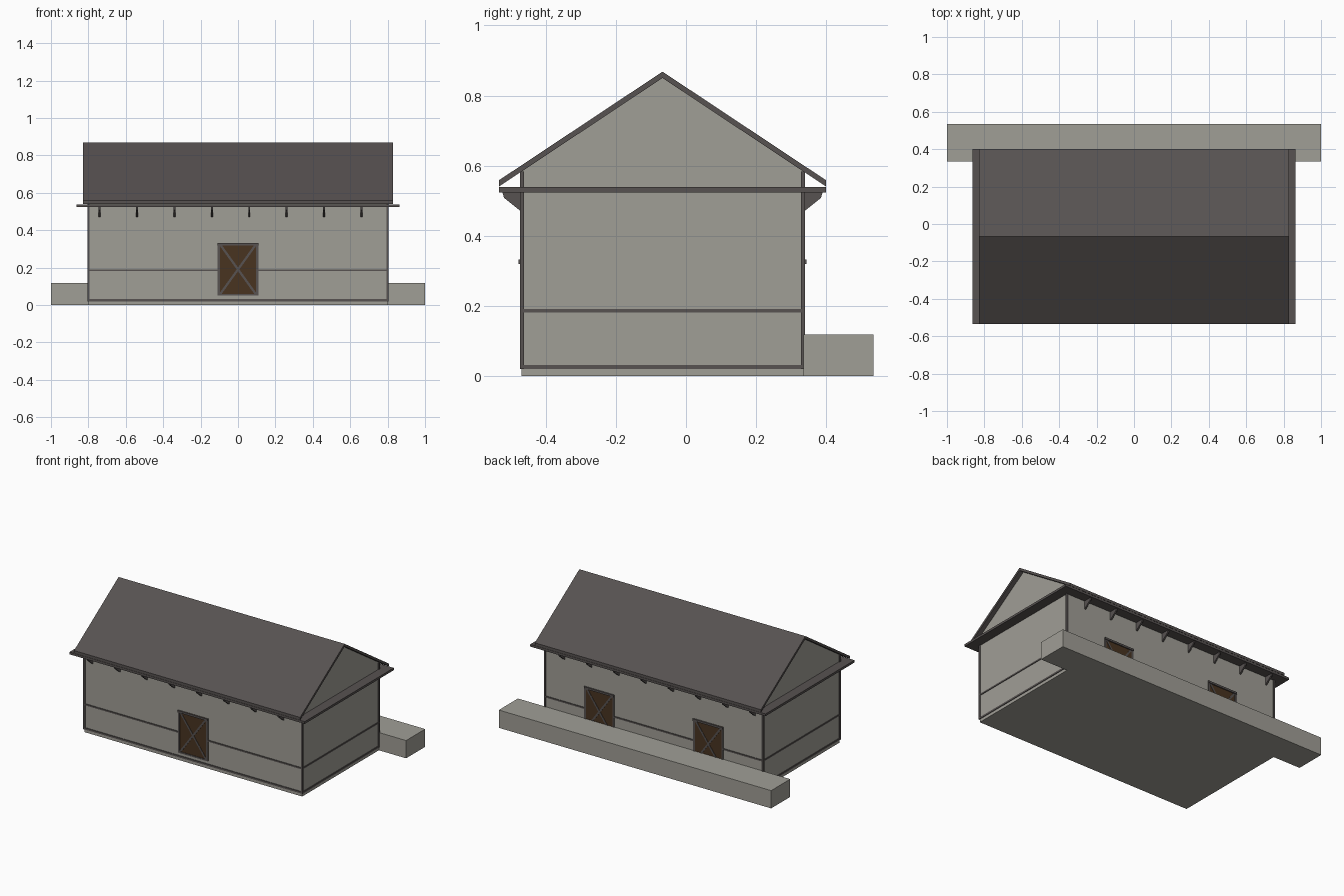
import bpy
import math
from mathutils import Matrix, Vector

cube = bpy.data.objects.get("Cube")
if cube:
    bpy.data.objects.remove(cube, do_unlink=True)

MID = -0.067              # y of the ridge line
HX, HY = 0.8, 0.402       # half size of the walls
OUT = 0.005               # how far the timber stands proud of the walls
RIDGE, EAVE, ROOF_T, ROOF_Y = 0.868, 0.558, 0.018, 0.467


def material(name, color):
    m = bpy.data.materials.new(name)
    m.use_nodes = True
    m.diffuse_color = (*color, 1)
    m.node_tree.nodes["Principled BSDF"].inputs["Base Color"].default_value = (*color, 1)
    return m


plaster = material("grey_plaster", (0.352, 0.342, 0.305))
timber = material("dark_timber", (0.095, 0.084, 0.082))
wood = material("brown_wood", (0.065, 0.033, 0.0144))


def add_mesh(name, verts, faces, mat):
    me = bpy.data.meshes.new(name)
    me.from_pydata(verts, [], faces)
    me.materials.append(mat)
    ob = bpy.data.objects.new(name, me)
    bpy.context.scene.collection.objects.link(ob)
    return ob


def prism(name, profile, x0, x1, mat):
    """Extrude a counter-clockwise (y, z) profile along x."""
    n = len(profile)
    verts = [(x, y, z) for x in (x0, x1) for y, z in profile]
    faces = [tuple(reversed(range(n))), tuple(range(n, 2 * n))]
    faces += [(i, (i + 1) % n, (i + 1) % n + n, i + n) for i in range(n)]
    return add_mesh(name, verts, faces, mat)


def box(name, x, y, z, mat):
    return prism(name, [(y[0], z[0]), (y[1], z[0]), (y[1], z[1]), (y[0], z[1])], *x, mat)


def side_y(side, a, b):
    """Range of y at distances a and b from the ridge line, on one side."""
    return sorted((MID + side * a, MID + side * b))


# Walls with gables, loading platform behind
slope = (RIDGE - EAVE) / ROOF_Y
wall_top = RIDGE - ROOF_T - slope * HY
prism("walls", [(MID - HY, 0), (MID + HY, 0), (MID + HY, wall_top),
                (MID, RIDGE - ROOF_T), (MID - HY, wall_top)], -HX, HX, plaster)
box("loading_platform", (-1, 1), (MID + HY, 0.535), (0, 0.118), plaster)

# Folded roof and the flat eave plate below it
prism("roof", [(MID - ROOF_Y, EAVE - ROOF_T), (MID, RIDGE - ROOF_T),
               (MID + ROOF_Y, EAVE - ROOF_T), (MID + ROOF_Y, EAVE),
               (MID, RIDGE), (MID - ROOF_Y, EAVE)], -0.83, 0.83, timber)
box("eave_plate", (-0.864, 0.864), (MID - ROOF_Y, MID + ROOF_Y), (0.524, 0.539), timber)

# Corner posts
for sx in (-1, 1):
    for sy in (-1, 1):
        box("corner_post", sorted((sx * (HX - 0.007), sx * (HX + OUT))),
            side_y(sy, HY - 0.007, HY + OUT), (0.02, wall_top), timber)


def door(x, side):
    """Cross-braced door with a frame, on the front (-1) or back (1) wall."""
    w, z0, z1, f = 0.11, 0.05, 0.332, 0.013
    panel = side_y(side, HY - 0.01, HY + 0.002)
    rail = side_y(side, HY - 0.01, HY + OUT)
    lintel = side_y(side, HY - 0.01, HY + 0.009)
    box("door_panel", (x - w, x + w), panel, (z0, z1), wood)
    for s in (-1, 1):
        box("door_jamb", sorted((x + s * w, x + s * (w - f))), rail, (z0, z1), timber)
    box("door_sill", (x - w, x + w), rail, (z0, z0 + 0.01), timber)
    box("door_lintel", (x - w, x + w), lintel, (z1 - f, z1), timber)
    wide, tall = 2 * (w - f), z1 - z0 - f
    half = math.hypot(wide, tall) / 2 - 0.004
    depth = [HY - 0.01, HY + 0.004]
    for s in (-1, 1):
        brace = box("door_brace", (-half, half), side_y(side, *depth), (-0.006, 0.006), timber)
        brace.data.transform(Matrix.Translation(Vector((x, 0, (z0 + z1) / 2)))
                             @ Matrix.Rotation(s * math.atan2(tall, wide), 4, 'Y'))


DOORS = {-1: [0], 1: [-0.4, 0.4]}

for s in (-1, 1):
    # Bottom rails, and middle rails broken at the doors
    wall_rail = side_y(s, HY - 0.007, HY + 0.004)
    box("bottom_rail", (-HX, HX), wall_rail, (0.02, 0.032), timber)
    cuts = [-HX] + [d + e for d in DOORS[s] for e in (-0.11, 0.11)] + [HX]
    for a, b in zip(cuts[::2], cuts[1::2]):
        box("middle_rail", (a, b), wall_rail, (0.181, 0.191), timber)
    for z in ((0.02, 0.032), (0.181, 0.191)):
        box("gable_rail", sorted((s * (HX - 0.007), s * (HX + 0.004))),
            (MID - HY, MID + HY), z, timber)
    for x in DOORS[s]:
        door(x, s)
    # Triangular eave brackets
    profile = [(MID + s * d, z) for d, z in
               ((HY - 0.005, 0.525), (HY - 0.005, 0.468), (HY + 0.005, 0.472),
                (HY + 0.05, 0.508), (HY + 0.055, 0.525))]
    for i in range(8):
        x = -0.74 + 0.2 * i
        prism("eave_bracket", profile if s > 0 else profile[::-1], x - 0.005, x + 0.005, timber)
